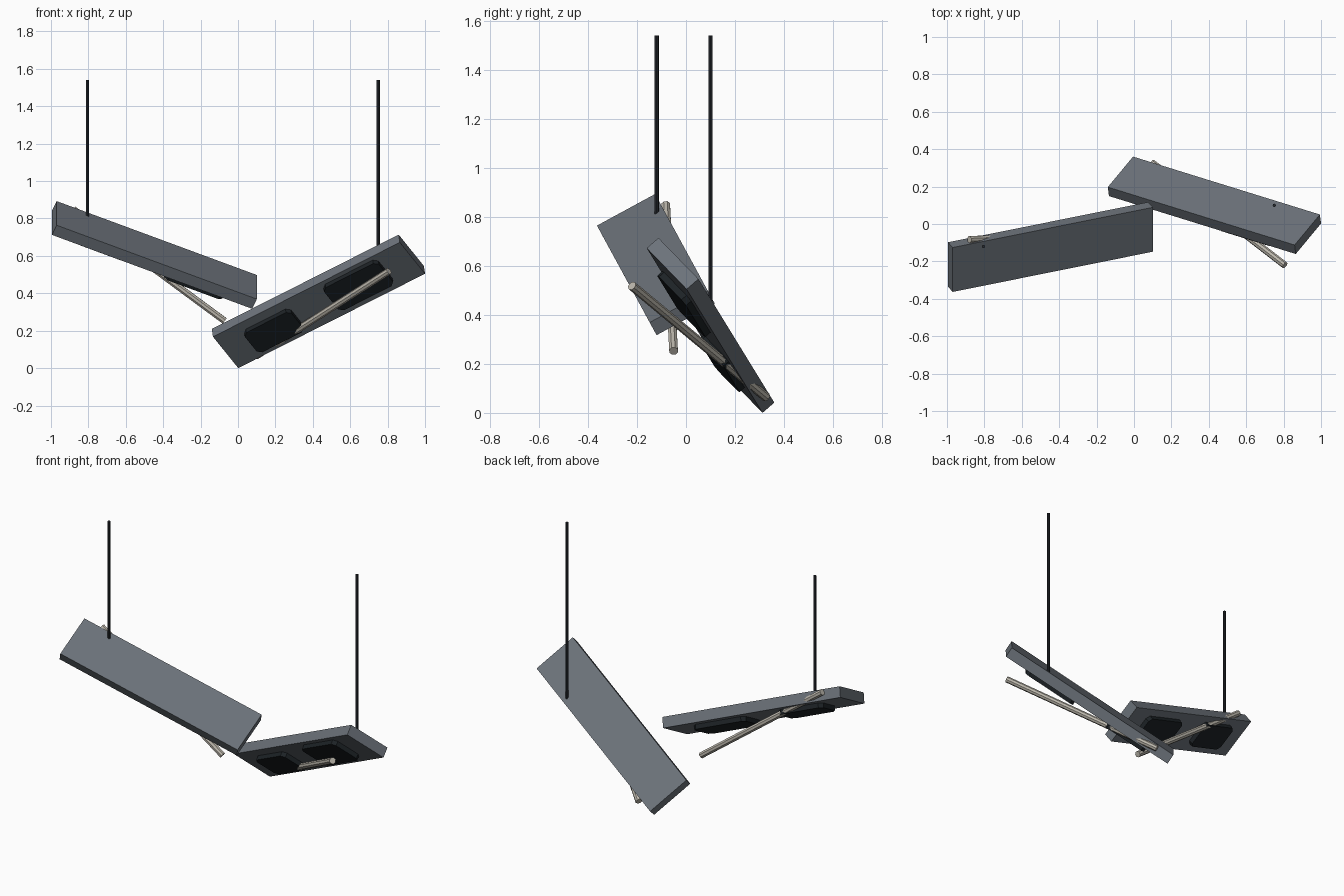
import bpy, bmesh
from math import radians
from mathutils import Vector, Matrix

cube = bpy.data.objects.get("Cube")
if cube:
    bpy.data.objects.remove(cube, do_unlink=True)


def material(name, color):
    mat = bpy.data.materials.new(name)
    mat.use_nodes = True
    mat.diffuse_color = (*color, 1)
    bsdf = next(n for n in mat.node_tree.nodes if n.type == 'BSDF_PRINCIPLED')
    bsdf.inputs["Base Color"].default_value = (*color, 1)
    return mat


SLATE = material("slate grey", (0.15, 0.17, 0.195))
BLACK = material("pad black", (0.012, 0.016, 0.019))
CABLE = material("cable black", (0.02, 0.024, 0.03))
BONE = material("pale rod", (0.5, 0.47, 0.41))


def make_object(name, bm, mat, matrix=Matrix()):
    bmesh.ops.recalc_face_normals(bm, faces=bm.faces)
    mesh = bpy.data.meshes.new(name)
    bm.to_mesh(mesh)
    bm.free()
    mesh.materials.append(mat)
    obj = bpy.data.objects.new(name, mesh)
    obj.matrix_world = matrix
    bpy.context.collection.objects.link(obj)
    return obj


def box(name, size, mat, matrix):
    bm = bmesh.new()
    bmesh.ops.create_cube(bm, size=1)
    bmesh.ops.scale(bm, vec=size, verts=bm.verts)
    return make_object(name, bm, mat, matrix)


def rod(name, start, end, radius, mat, matrix=Matrix()):
    """Eight-sided rod between two points."""
    start, end = Vector(start), Vector(end)
    axis = end - start
    turn = Matrix.Translation((start + end) / 2) @ axis.to_track_quat('Z', 'Y').to_matrix().to_4x4()
    bm = bmesh.new()
    bmesh.ops.create_cone(bm, cap_ends=True, segments=8, radius1=radius,
                          radius2=radius, depth=axis.length)
    bmesh.ops.transform(bm, matrix=turn, verts=bm.verts)
    return make_object(name, bm, mat, matrix)


def pad(name, l0, l1, w0, w1, top, depth, matrix, cut=0.022):
    """Flat plate with clipped corners, hanging below the board."""
    outline = [(l0 + cut, w0), (l1 - cut, w0), (l1, w0 + cut), (l1, w1 - cut),
               (l1 - cut, w1), (l0 + cut, w1), (l0, w1 - cut), (l0, w0 + cut)]
    bm = bmesh.new()
    face = bm.faces.new([bm.verts.new((x, y, top)) for x, y in outline])
    grown = bmesh.ops.extrude_face_region(bm, geom=[face])
    verts = [g for g in grown["geom"] if isinstance(g, bmesh.types.BMVert)]
    bmesh.ops.translate(bm, vec=(0, 0, -depth), verts=verts)
    return make_object(name, bm, BLACK, matrix)


def frame(center, along, across):
    """Placement from the board's long and cross directions."""
    x = Vector(along).normalized()
    y = Vector(across)
    y = (y - x * y.dot(x)).normalized()
    z = x.cross(y)
    rot = Matrix((x, y, z)).transposed().to_4x4()
    return Matrix.Translation(center) @ rot


LENGTH, WIDTH, THICK = 1.161, 0.27, 0.064

# The same hanging unit twice: board, two pads and a slanting rod, plus a cable
units = {
    "right": (frame((-0.447, -0.123, 0.605), (1.07, 0.215, -0.395), (0, 0.23, 0.125)),
              (-0.805, -0.12), 0.80),
    "left": (frame((0.43, 0.10, 0.357), (1.0, -0.31, 0.505), (0.135, 0.165, -0.17)),
             (0.75, 0.10), 0.43),
}

for side, (place, (cx, cy), cable_foot) in units.items():
    box(f"{side}_board", (LENGTH, WIDTH, THICK), SLATE, place)
    under = -THICK / 2 + 0.002
    pad(f"{side}_outer_pad", 0.08, 0.42, -0.11, 0.085, under, 0.03, place)
    pad(f"{side}_inner_pad", -0.43, -0.14, -0.08, 0.09, under, 0.03, place)
    rod(f"{side}_rod", (-0.475, 0.152, 0.012), (0.48, -0.105, -0.172), 0.019, BONE, place)
    rod(f"{side}_cable", (cx, cy, cable_foot), (cx, cy, 1.54), 0.009, CABLE)
